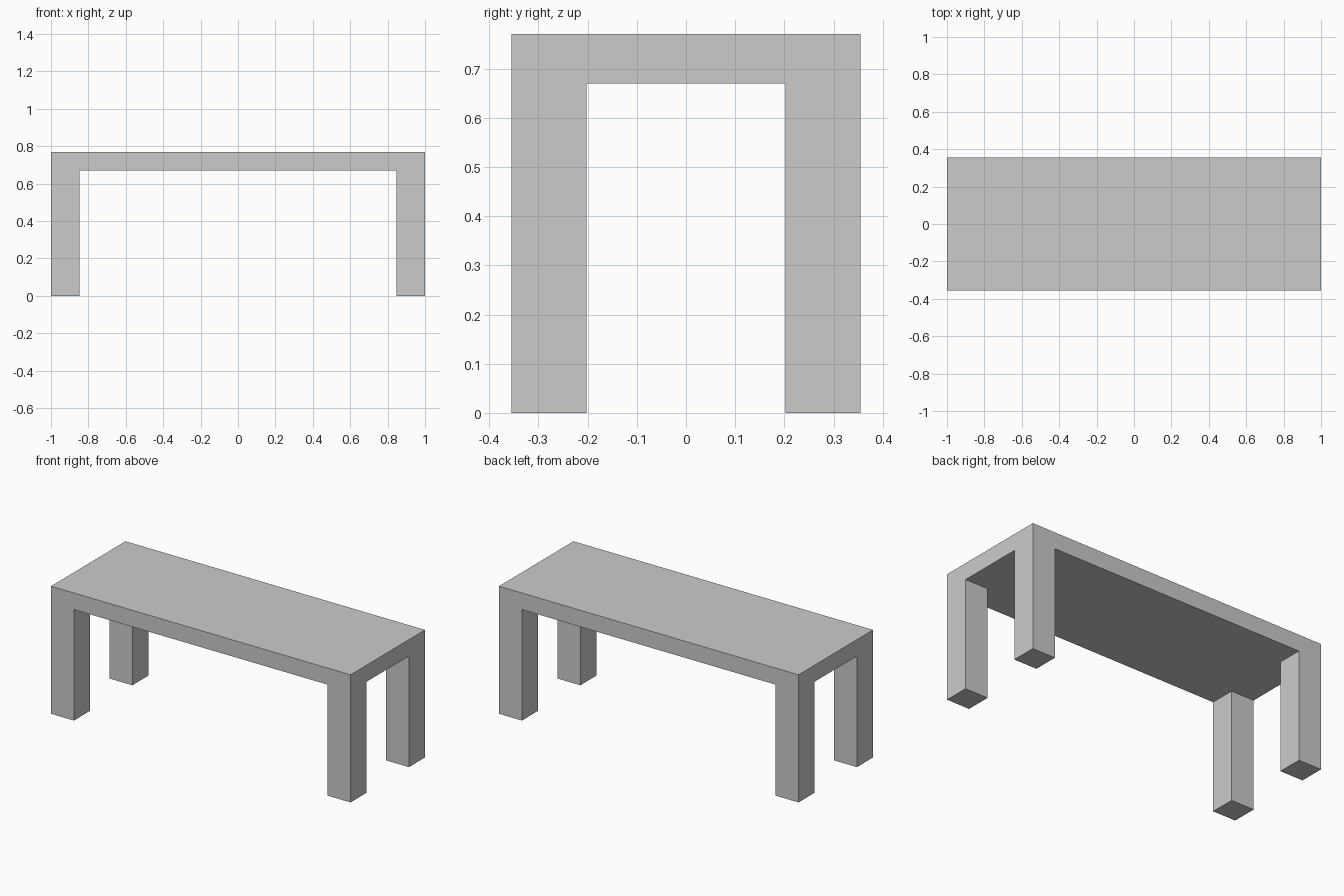
import bpy, bmesh

if "Cube" in bpy.data.objects:
    bpy.data.objects.remove(bpy.data.objects["Cube"])

HX, HY = 1.0, 0.355        # half length, half depth
LEG = 0.153                # square leg width
Z_UNDER, Z_TOP = 0.67, 0.77

bm = bmesh.new()

# Underside: 3 x 3 grid whose corner cells are the leg footprints
xs = (-HX, -HX + LEG, HX - LEG, HX)
ys = (-HY, -HY + LEG, HY - LEG, HY)
v = [[bm.verts.new((x, y, Z_UNDER)) for y in ys] for x in xs]
cells = {(i, j): bm.faces.new((v[i][j], v[i][j + 1], v[i + 1][j + 1], v[i + 1][j]))
         for i in range(3) for j in range(3)}

# Table top: raise a copy of the grid, keeping the underside
ext = bmesh.ops.extrude_face_region(bm, geom=list(cells.values()), use_keep_orig=True)
top = [g for g in ext["geom"] if isinstance(g, bmesh.types.BMVert)]
bmesh.ops.translate(bm, verts=top, vec=(0, 0, Z_TOP - Z_UNDER))

# Legs: pull the four corner cells down to the floor
corners = [f for f in bm.faces
           if all(abs(p.co.z - Z_UNDER) < 1e-5 for p in f.verts)
           and abs(f.calc_center_median().x) > HX - LEG
           and abs(f.calc_center_median().y) > HY - LEG]
legs = bmesh.ops.extrude_discrete_faces(bm, faces=corners)["faces"]
for f in legs:
    for p in f.verts:
        p.co.z = 0.0

# Merge flush faces so legs and top read as one solid
bmesh.ops.remove_doubles(bm, verts=bm.verts[:], dist=1e-5)
bmesh.ops.recalc_face_normals(bm, faces=bm.faces[:])
bmesh.ops.dissolve_limit(bm, angle_limit=0.01, verts=bm.verts[:], edges=bm.edges[:])

mesh = bpy.data.meshes.new("table")
bm.to_mesh(mesh)
bm.free()
bpy.context.collection.objects.link(bpy.data.objects.new("table", mesh))
